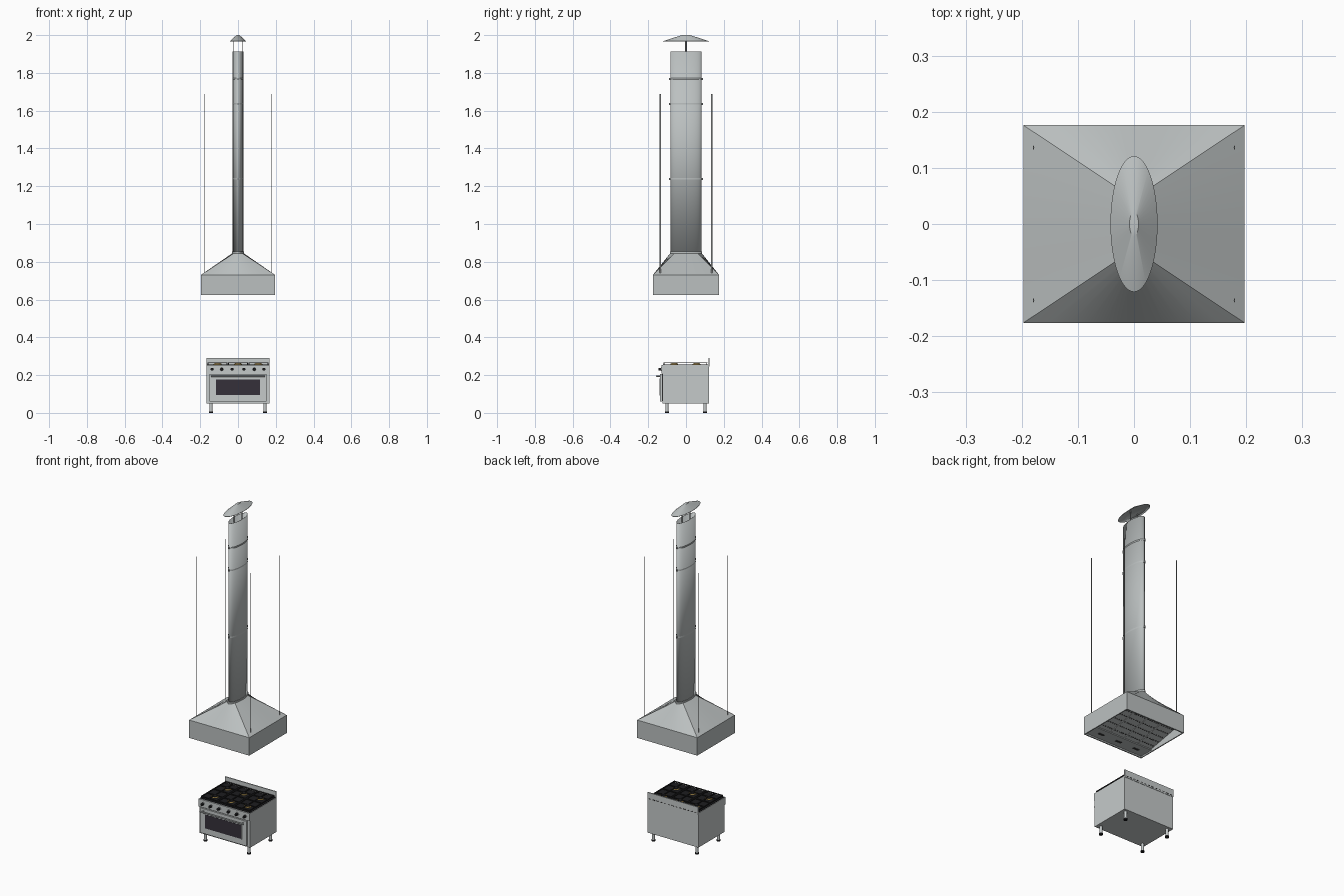
import bpy, bmesh, math
from mathutils import Matrix, Vector

cube = bpy.data.objects.get("Cube")
if cube:
    bpy.data.objects.remove(cube, do_unlink=True)


def material(name, r, g, b, rough=0.5):
    m = bpy.data.materials.new(name)
    m.use_nodes = True
    m.diffuse_color = (r, g, b, 1)
    bsdf = m.node_tree.nodes["Principled BSDF"]
    bsdf.inputs["Base Color"].default_value = (r, g, b, 1)
    bsdf.inputs["Roughness"].default_value = rough
    return m


HOOD = material("hood steel", 0.50, 0.53, 0.53)
STEEL = material("range steel", 0.56, 0.59, 0.59)
ROD = material("rod steel", 0.30, 0.31, 0.31)
BLACK = material("black enamel", 0.012, 0.012, 0.014)
IRON = material("cast iron", 0.02, 0.02, 0.022)
GLASS = material("oven glass", 0.035, 0.03, 0.042)
BRASS = material("burner brass", 0.45, 0.30, 0.08)
SLOT = material("slot dark", 0.05, 0.05, 0.05)


def finish(name, bm, mat, smooth=True):
    bmesh.ops.recalc_face_normals(bm, faces=bm.faces)
    me = bpy.data.meshes.new(name)
    bm.to_mesh(me)
    bm.free()
    me.materials.append(mat)
    if smooth:
        me.shade_smooth()
        me.set_sharp_from_angle(angle=math.radians(30))
    ob = bpy.data.objects.new(name, me)
    bpy.context.collection.objects.link(ob)
    return ob


def ellipse(rx, ry, z, n=48):
    return [Vector((rx * math.cos(a), ry * math.sin(a), z))
            for a in (2 * math.pi * i / n for i in range(n))]


def rectangle(hx, hy, z, n=48):
    # unit circle pushed out to a rectangle, corners on the diagonals
    ring = []
    for p in ellipse(1, 1, z, n):
        m = max(abs(p.x), abs(p.y))
        ring.append(Vector((hx * p.x / m, hy * p.y / m, z)))
    return ring


def add_loft(bm, rings, place=Matrix(), bottom=True, top=True):
    rows = [[bm.verts.new(place @ p) for p in ring] for ring in rings]
    n = len(rows[0])
    for a, b in zip(rows, rows[1:]):
        for i in range(n):
            j = (i + 1) % n
            bm.faces.new((a[i], a[j], b[j], b[i]))
    if bottom:
        bm.faces.new(rows[0][::-1])
    if top:
        bm.faces.new(rows[-1])


def loft(name, rings, mat, places=(Matrix(),), bottom=True, top=True):
    bm = bmesh.new()
    for place in places:
        add_loft(bm, rings, place, bottom, top)
    return finish(name, bm, mat)


def boxes(name, spans, mat):
    # each span is (x0, x1, y0, y1, z0, z1)
    bm = bmesh.new()
    for x0, x1, y0, y1, z0, z1 in spans:
        mid = Matrix.Translation(((x0 + x1) / 2, (y0 + y1) / 2, (z0 + z1) / 2))
        size = Matrix.Diagonal((x1 - x0, y1 - y0, z1 - z0, 1))
        bmesh.ops.create_cube(bm, size=1, matrix=mid @ size)
    return finish(name, bm, mat, smooth=False)


def at(x, y, z=0):
    return Matrix.Translation((x, y, z))


def corners(x, y):
    return [at(sx * x, sy * y) for sx in (-1, 1) for sy in (-1, 1)]


FORWARD = Matrix.Rotation(math.pi / 2, 4, 'X')   # local z towards -y
SIDEWAYS = Matrix.Rotation(math.pi / 2, 4, 'Y')  # local z towards +x

# Hood: recessed ceiling, skirt and rectangle-to-oval canopy
loft("hood_canopy", [rectangle(0.191, 0.169, 0.70), rectangle(0.191, 0.169, 0.624),
                     rectangle(0.197, 0.176, 0.624), rectangle(0.197, 0.176, 0.73),
                     ellipse(0.029, 0.083, 0.846)], HOOD)

# Underside: light panel with slots, and sloping filters with perforations
boxes("hood_light_panel", [(-0.191, 0.191, -0.169, -0.085, 0.632, 0.640)], HOOD)
boxes("hood_light_slots", [(x - 0.018, x + 0.018, -0.133, -0.121, 0.629, 0.632)
                           for x in (-0.12, 0, 0.12)], SLOT)
panels, holes = [], []
for i in range(4):
    x = -0.141 + 0.094 * i
    panels.append((x - 0.0455, x + 0.0455, -0.127, 0.127, -0.004, 0.004))
    for row in range(6):
        y = -0.1 + 0.04 * row
        for k in range(6):
            hx = x - 0.035 + 0.014 * k
            holes.append((hx - 0.003, hx + 0.003, y - 0.003, y + 0.003, -0.006, -0.004))
for part in (boxes("hood_filters", panels, HOOD), boxes("filter_holes", holes, SLOT)):
    part.location = (0, 0.042, 0.663)
    part.rotation_euler.x = 0.19

# Oval duct, open at the top, with collar and joint bands
duct = loft("duct", [ellipse(0.028, 0.082, 0.84), ellipse(0.028, 0.082, 1.913)],
            HOOD, bottom=False, top=False)
wall = duct.modifiers.new("wall", 'SOLIDIFY')
wall.thickness = 0.002
loft("duct_collar", [ellipse(0.031, 0.086, 0.843), ellipse(0.031, 0.086, 0.854)], HOOD)
for i, z in enumerate((1.239, 1.636, 1.768)):
    loft(f"duct_band_{i + 1}", [ellipse(0.0295, 0.0855, z - 0.004),
                                ellipse(0.0295, 0.0855, z + 0.004)],
         HOOD, bottom=False, top=False)
    boxes(f"band_clasp_{i + 1}", [(-0.003, 0.003, s * 0.087 - 0.004, s * 0.087 + 0.004,
                                   z - 0.005, z + 0.005) for s in (-1, 1)], HOOD)

# Rain cap on two posts
loft("cap_posts", [ellipse(0.0015, 0.004, 1.88, 12), ellipse(0.0015, 0.004, 1.975, 12)],
     ROD, [at(-0.025, 0), at(0.025, 0)])
loft("rain_cap", [ellipse(0.036, 0.103, 1.972), ellipse(0.042, 0.121, 1.966),
                  ellipse(0.042, 0.121, 1.968), ellipse(0.008, 0.022, 2.0)], HOOD)

# Hanging rods
loft("hanging_rods", [ellipse(0.0013, 0.0037, 0.735, 10), ellipse(0.0013, 0.0037, 1.687, 10)],
     ROD, corners(0.179, 0.136))

# Range body, backsplash and legs
boxes("range_body", [(-0.167, 0.167, -0.124, 0.122, 0.05, 0.254)], STEEL)
boxes("control_panel", [(-0.167, 0.167, -0.130, -0.124, 0.209, 0.254)], STEEL)
boxes("backsplash", [(-0.167, 0.167, 0.118, 0.124, 0.245, 0.29)], STEEL)
boxes("rear_vents", [(x - 0.007, x + 0.007, 0.124, 0.125, 0.252, 0.256)
                     for x in (-0.15 + 0.025 * i for i in range(13))], SLOT)
loft("legs", [ellipse(0.008, 0.008, 0.008, 20), ellipse(0.008, 0.008, 0.05, 20)],
     STEEL, corners(0.143, 0.101))
loft("feet", [ellipse(0.011, 0.011, 0, 20), ellipse(0.011, 0.011, 0.008, 20)],
     BLACK, corners(0.143, 0.101))

# Oven door: gasket, panel, window frame, glass and bar handle
boxes("door_gasket", [(-0.148, 0.148, -0.128, -0.124, 0.062, 0.205)], BLACK)
boxes("oven_door", [(-0.151, 0.151, -0.137, -0.128, 0.060, 0.207)], STEEL)
boxes("window_trim", [(-0.121, 0.121, -0.139, -0.137, 0.091, 0.181)], STEEL)
boxes("oven_window", [(-0.117, 0.117, -0.140, -0.138, 0.095, 0.177)], GLASS)
loft("door_handle", [ellipse(0.004, 0.004, -0.143, 16), ellipse(0.004, 0.004, 0.143, 16)],
     STEEL, [at(0, -0.155, 0.194) @ SIDEWAYS])
loft("handle_brackets", [ellipse(0.003, 0.003, 0, 12), ellipse(0.003, 0.003, 0.02, 12)],
     STEEL, [at(x, -0.136, 0.194) @ FORWARD for x in (-0.13, 0.13)])

# Control knobs on steel bezels
knob_spots = [at(s * x, -0.130, 0.231) @ FORWARD for s in (-1, 1) for x in (0.032, 0.086, 0.138)]
loft("knob_bezels", [ellipse(0.0105, 0.0105, 0, 24), ellipse(0.0105, 0.0105, 0.002, 24)],
     STEEL, knob_spots)
loft("knobs", [ellipse(0.008, 0.008, 0.002, 24), ellipse(0.007, 0.007, 0.015, 24)],
     BLACK, knob_spots)

# Cooktop with six burners
boxes("cooktop", [(-0.164, 0.164, -0.122, 0.116, 0.254, 0.257)], BLACK)
burners = [at(x, y) for x in (-0.108, 0, 0.108) for y in (-0.062, 0.056)]
loft("burner_rings", [ellipse(0.021, 0.021, 0.257, 24), ellipse(0.019, 0.019, 0.261, 24)],
     BRASS, burners)
loft("burner_caps", [ellipse(0.016, 0.016, 0.261, 24), ellipse(0.014, 0.014, 0.264, 24)],
     BLACK, burners)

# Cast iron grates: a frame per column, with fingers round each burner
bars = []
w, z0, z1 = 0.0022, 0.263, 0.268
for x in (-0.108, 0, 0.108):
    for dx in (-0.05, 0.05):
        bars.append((x + dx - w, x + dx + w, -0.119, 0.113, z0, z1))
        bars += [(x + dx - w, x + dx + w, y - w, y + w, 0.257, z0) for y in (-0.116, 0.110)]
    for y in (-0.117, -0.003, 0.111):
        bars.append((x - 0.05, x + 0.05, y - w, y + w, z0, z1))
    for y in (-0.062, 0.056):
        for s in (-1, 1):
            a, b = sorted((x + s * 0.012, x + s * 0.05))
            bars.append((a, b, y - w, y + w, z0, z1))
            a, b = sorted((y + s * 0.012, y + s * 0.056))
            bars.append((x - w, x + w, a, b, z0, z1))
boxes("grates", bars, IRON)
